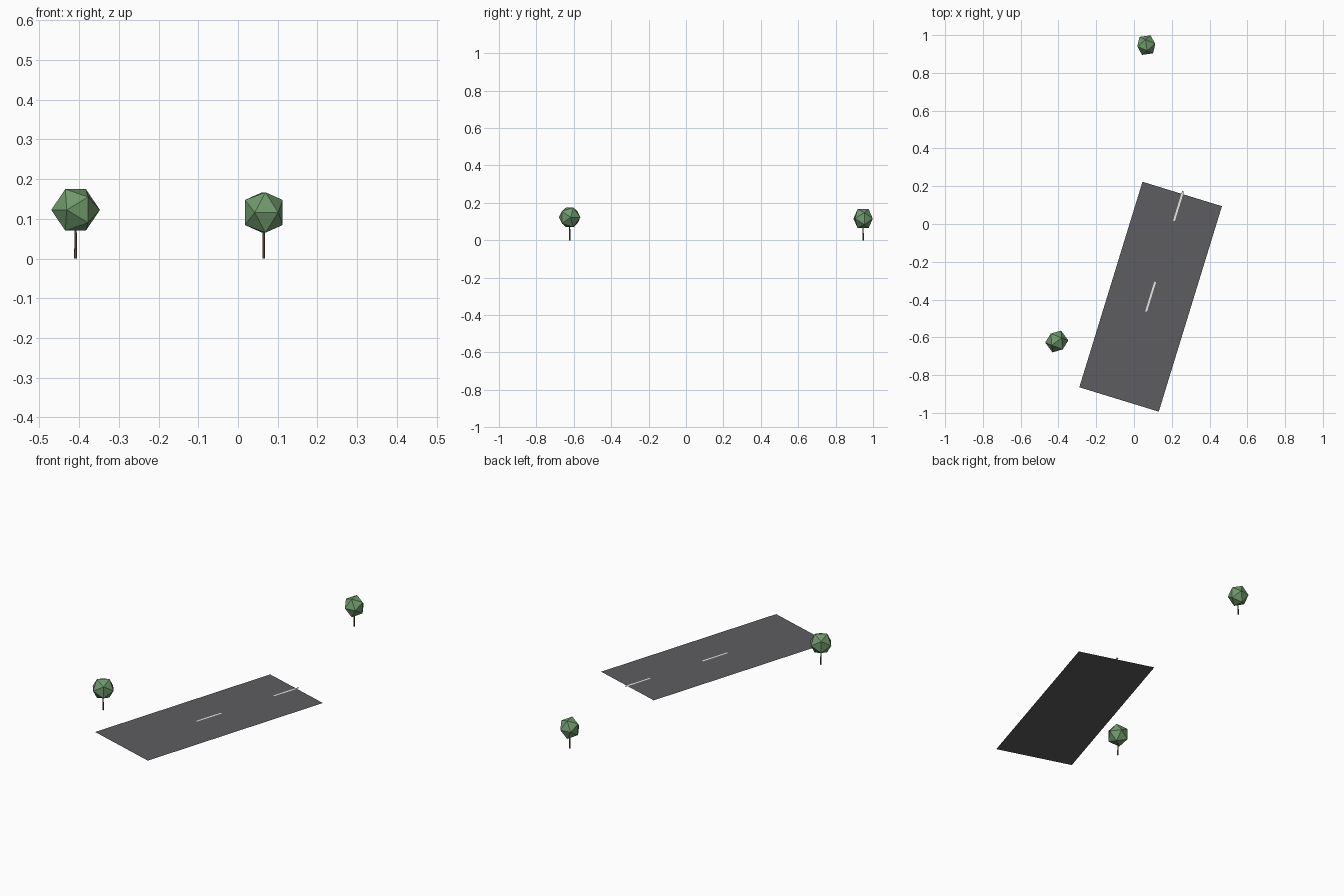
import bpy, bmesh
from math import radians, pi, sqrt
from mathutils import Matrix, Vector

if "Cube" in bpy.data.objects:
    bpy.data.objects.remove(bpy.data.objects["Cube"])


def material(name, rgb):
    m = bpy.data.materials.new(name)
    m.diffuse_color = (*rgb, 1)
    m.use_nodes = True
    m.node_tree.nodes["Principled BSDF"].inputs["Base Color"].default_value = m.diffuse_color
    return m


ASPHALT = material("asphalt", (0.11, 0.11, 0.12))
PAINT = material("road_paint", (0.80, 0.80, 0.77))
LEAF = material("leaf_green", (0.16, 0.32, 0.15))
BARK = material("bark_brown", (0.14, 0.09, 0.06))


def add_object(name, bm, mat):
    me = bpy.data.meshes.new(name)
    bm.to_mesh(me)
    bm.free()
    me.materials.append(mat)
    ob = bpy.data.objects.new(name, me)
    bpy.context.collection.objects.link(ob)
    return ob


def flat_strip(name, width, length, mat, centre):
    bm = bmesh.new()
    bmesh.ops.create_grid(bm, x_segments=1, y_segments=1, size=0.5)
    bmesh.ops.scale(bm, vec=(width, length, 1), verts=bm.verts)
    bm.transform(ROAD @ Matrix.Translation(centre))
    return add_object(name, bm, mat)


# Road and centre-line dashes
ROAD = Matrix.Translation((0.088, -0.385, 0)) @ Matrix.Rotation(radians(-17.1), 4, 'Z')
flat_strip("road_surface", 0.44, 1.138, ASPHALT, (0, 0, 0))
for i in range(2):
    flat_strip(f"lane_dash_{i + 1}", 0.01, 0.164, PAINT, (0, 0.502 * i, 0.002))


def tree(tag, x, y, crown_z, radius, turn, stretch):
    # Faceted crown: icosahedron with an edge on top
    bm = bmesh.new()
    phi = (1 + sqrt(5)) / 2
    for a in (-1, 1):
        for b in (-phi, phi):
            for co in ((a, 0, b), (b, a, 0), (0, b, a)):
                bm.verts.new(Vector(co).normalized() * radius)
    bmesh.ops.convex_hull(bm, input=bm.verts)
    bmesh.ops.recalc_face_normals(bm, faces=bm.faces)
    bm.transform(Matrix.Translation((x, y, crown_z)) @ Matrix.Rotation(radians(turn), 4, 'Z')
                 @ Matrix.Diagonal((1, 1, stretch, 1)))
    add_object(f"tree_crown_{tag}", bm, LEAF)

    # Thin tapered trunk
    bm = bmesh.new()
    bmesh.ops.create_cone(bm, cap_ends=True, segments=5, radius1=0.0038,
                          radius2=0.0028, depth=crown_z - 0.03)
    bm.transform(Matrix.Translation((x, y, (crown_z - 0.03) / 2)))
    add_object(f"tree_trunk_{tag}", bm, BARK)


tree("near", -0.409, -0.622, 0.1225, 0.0616, 37, 1.0)
tree("far", 0.065, 0.947, 0.116, 0.0565, 98, 1.06)
